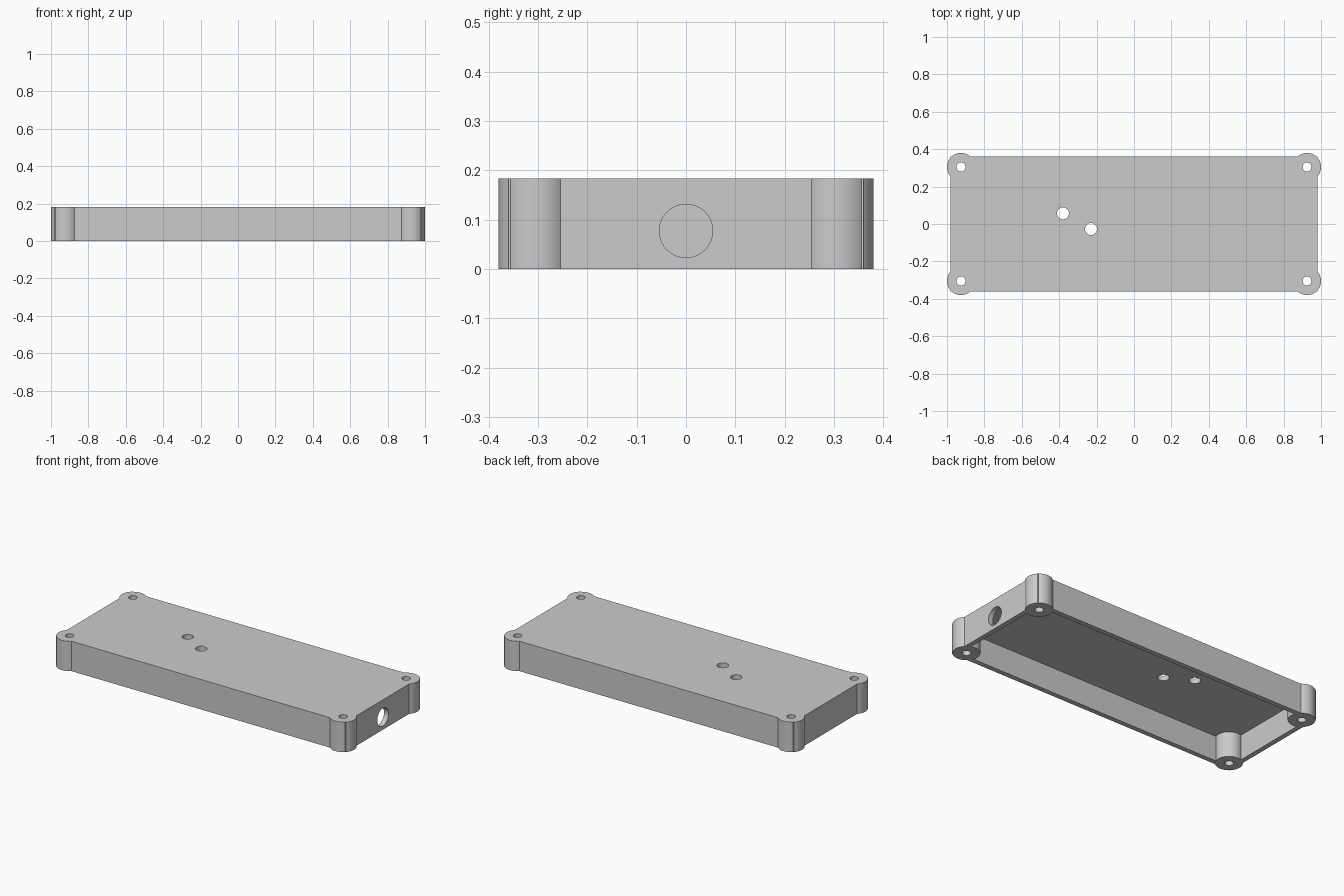
import bpy

if "Cube" in bpy.data.objects:
    bpy.data.objects.remove(bpy.data.objects["Cube"], do_unlink=True)

# Overall dimensions
HEIGHT, WALL = 0.183, 0.03
HALF_X, HALF_Y = 0.98, 0.36
POST_X, POST_Y, POST_R = 0.925, 0.305, 0.075
CORNERS = [(sx * POST_X, sy * POST_Y) for sx in (-1, 1) for sy in (-1, 1)]

grey = bpy.data.materials.new("light grey")
grey.use_nodes = True
colour = (0.6, 0.6, 0.6, 1)
grey.diffuse_color = colour
grey.node_tree.nodes["Principled BSDF"].inputs["Base Color"].default_value = colour


def box(name, half_x, half_y, z0, z1):
    bpy.ops.mesh.primitive_cube_add(size=1, location=(0, 0, (z0 + z1) / 2))
    ob = bpy.context.object
    ob.name = name
    ob.scale = (2 * half_x, 2 * half_y, z1 - z0)
    bpy.ops.object.transform_apply(location=True, rotation=True, scale=True)
    ob.data.materials.append(grey)
    return ob


def cylinder(name, radius, depth, location, rotation=(0, 0, 0)):
    bpy.ops.mesh.primitive_cylinder_add(vertices=64, radius=radius, depth=depth,
                                        location=location, rotation=rotation)
    ob = bpy.context.object
    ob.name = name
    bpy.ops.object.transform_apply(location=True, rotation=True, scale=True)
    ob.data.materials.append(grey)
    return ob


def combine(target, tool, operation):
    tool.hide_render = True
    bpy.context.view_layer.objects.active = target
    mod = target.modifiers.new(operation.lower(), "BOOLEAN")
    mod.operation, mod.solver, mod.object = operation, "EXACT", tool
    bpy.ops.object.modifier_apply(modifier=mod.name)
    bpy.data.objects.remove(tool, do_unlink=True)


# Hollow lid, open underneath
lid = box("enclosure_lid", HALF_X, HALF_Y, 0, HEIGHT)
cavity = box("cavity_cutter", HALF_X - WALL, HALF_Y - WALL, -0.1, HEIGHT - WALL)
combine(lid, cavity, "DIFFERENCE")

# Corner screw posts
for x, y in CORNERS:
    post = cylinder("screw_post", POST_R, HEIGHT, (x, y, HEIGHT / 2))
    combine(lid, post, "UNION")

# Screw holes through the posts and two holes through the top
holes = [(x, y, 0.024) for x, y in CORNERS]
holes += [(-0.38, 0.057, 0.032), (-0.23, -0.027, 0.032)]
for x, y, radius in holes:
    combine(lid, cylinder("hole_cutter", radius, 1, (x, y, 0)), "DIFFERENCE")

# Cable hole in one end wall
cable = cylinder("cable_hole_cutter", 0.054, 0.2, (HALF_X, 0, 0.077), (0, 1.5708, 0))
combine(lid, cable, "DIFFERENCE")

# Round walls smooth, edges sharp
bpy.ops.object.select_all(action="DESELECT")
lid.select_set(True)
bpy.context.view_layer.objects.active = lid
bpy.ops.object.shade_smooth_by_angle(angle=0.4)
